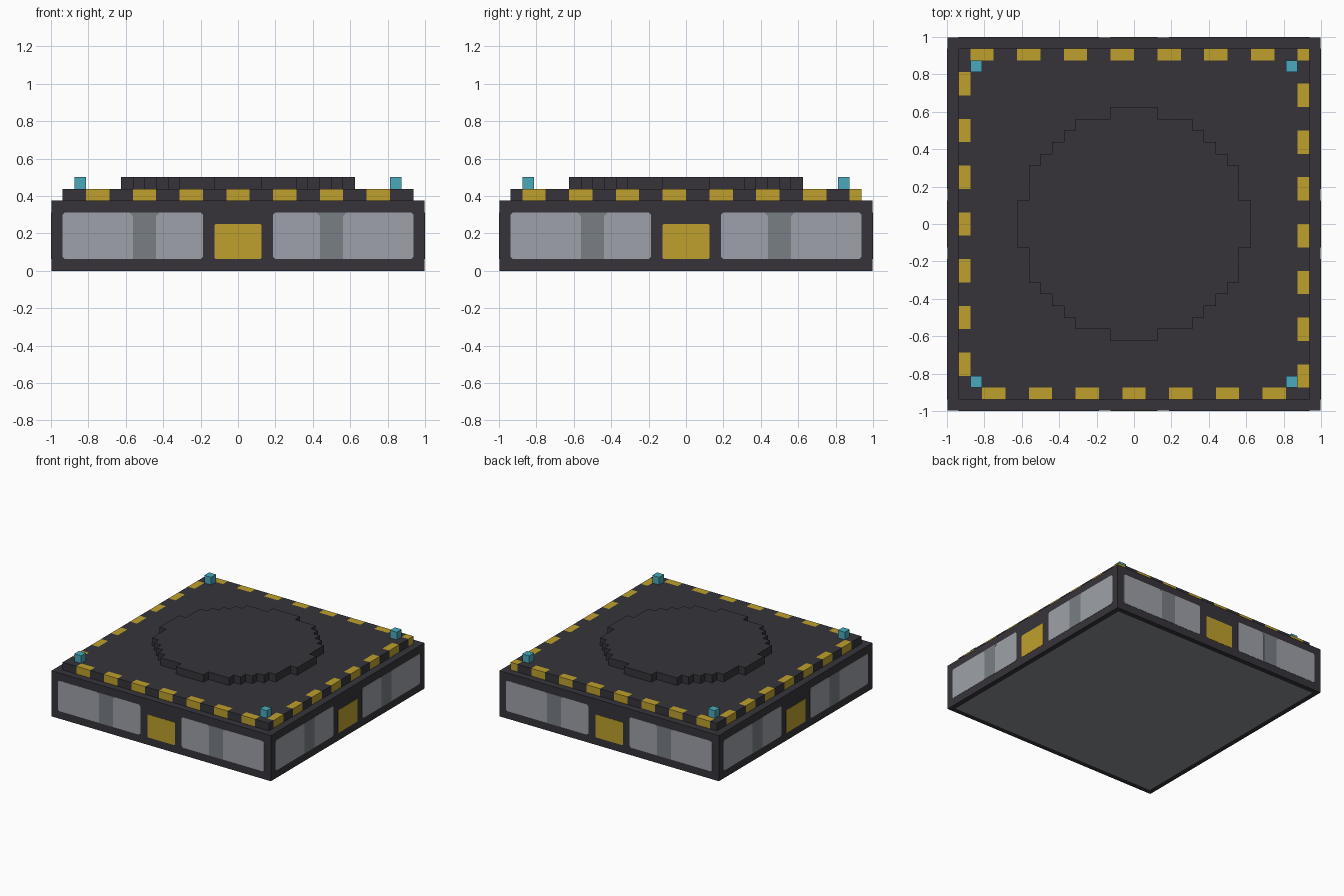
import bpy, bmesh, math
from mathutils import Matrix, Vector

U = 1 / 16  # block size

cube = bpy.data.objects.get("Cube")
if cube:
    bpy.data.objects.remove(cube, do_unlink=True)


def material(name, r, g, b):
    lin = [((c / 255 + 0.055) / 1.055) ** 2.4 for c in (r, g, b)] + [1]
    m = bpy.data.materials.new(name)
    m.use_nodes = True
    m.diffuse_color = lin
    m.node_tree.nodes["Principled BSDF"].inputs["Base Color"].default_value = lin
    return m


DARK = material("dark charcoal", 54, 52, 58)
YELLOW = material("warning yellow", 191, 160, 45)
LIGHT = material("light grey", 157, 161, 168)
MID = material("mid grey", 120, 126, 132)
UNDER = material("underside grey", 142, 143, 148)
TEAL = material("teal", 74, 170, 188)


def finish(bm, name, *mats):
    bmesh.ops.recalc_face_normals(bm, faces=bm.faces)
    me = bpy.data.meshes.new(name)
    bm.to_mesh(me)
    bm.free()
    for m in mats:
        me.materials.append(m)
    ob = bpy.data.objects.new(name, me)
    bpy.context.scene.collection.objects.link(ob)
    return ob


def box_mesh(lo, hi):
    lo, hi = Vector(lo), Vector(hi)
    bm = bmesh.new()
    bmesh.ops.create_cube(bm, size=1, matrix=Matrix.Translation((lo + hi) / 2)
                          @ Matrix.Diagonal((*(hi - lo), 1)))
    return bm


def prism(points, push):
    """Closed solid from a flat outline pushed along a vector."""
    bm = bmesh.new()
    face = bm.faces.new([bm.verts.new(p) for p in points])
    out = bmesh.ops.extrude_face_region(bm, geom=[face], use_keep_orig=True)
    bmesh.ops.translate(bm, vec=push, verts=[
        v for v in out["geom"] if isinstance(v, bmesh.types.BMVert)])
    return bm


def side_plate(name, outline, front, mat, turn):
    """Thin plate on the front wall, turned to one of the four sides."""
    bm = prism([(x, -front, z) for x, z in outline], (0, 0.002, 0))
    bm.transform(Matrix.Rotation(turn * math.pi / 2, 4, "Z"))
    finish(bm, name, mat)


def clipped_rect(x0, x1, z0, z1, c=0.012):
    return [(x0 + c, z0), (x1 - c, z0), (x1, z0 + c), (x1, z1 - c),
            (x1 - c, z1), (x0 + c, z1), (x0, z1 - c), (x0, z0 + c)]


# Base slab with an inset grey underside
W = 0.997
bm = box_mesh((-W, -W, 0), (W, W, 6 * U))
bm.faces.ensure_lookup_table()
bottom = min(bm.faces, key=lambda f: f.calc_center_median().z)
bmesh.ops.inset_region(bm, faces=[bottom], thickness=W - 15 * U)
bottom.material_index = 1
finish(bm, "base_slab", DARK, UNDER)

# Wall panels: two grey windows with a darker band, and a yellow hatch
for turn, side in enumerate(("front", "left", "back", "right")):
    for s, end in ((-1, "a"), (1, "b")):
        x0, x1 = sorted((s * 3 * U, s * 15 * U))
        side_plate(f"{side}_panel_{end}", clipped_rect(x0, x1, U, 5 * U),
                   0.999, LIGHT, turn)
        mid, flare = s * 8 * U, U + 0.02
        band = [(mid - U, U), (mid + U, U), (mid + U, 4.7 * U), (mid + flare, 5 * U),
                (mid - flare, 5 * U), (mid - U, 4.7 * U)]
        side_plate(f"{side}_panel_band_{end}", band, 1.0, MID, turn)
    side_plate(f"{side}_hatch", clipped_rect(-2 * U, 2 * U, U, 4 * U, 0.006),
               0.999, YELLOW, turn)

# Deck and its striped rim
finish(box_mesh((-14 * U, -14 * U, 6 * U), (14 * U, 14 * U, 7 * U)), "deck", DARK)


def striped_bar(name, lo, hi, axis, start):
    bm = box_mesh(lo, hi)
    normal = Vector([float(i == axis) for i in range(3)])
    for i in range(16):
        bmesh.ops.bisect_plane(bm, geom=bm.verts[:] + bm.edges[:] + bm.faces[:],
                               plane_co=normal * (start + 2 * i) * U, plane_no=normal)
    for f in bm.faces:
        c = f.calc_center_median()[axis] / U - start
        f.material_index = int(c % 4 < 2)
        if abs(f.normal[axis]) > 0.5:  # bar ends follow the block behind them
            c -= f.normal[axis] * 0.1
            f.material_index = int(c % 4 < 2)
    finish(bm, name, DARK, YELLOW)


L, D, Z0, Z1 = 15 * U, 14 * U, 6 * U, 7 * U
striped_bar("front_rim", (-L, -L, Z0), (L, -D, Z1), 0, -13)
striped_bar("back_rim", (-L, D, Z0), (L, L, Z1), 0, -14)
striped_bar("left_rim", (D, -D, Z0), (L, D, Z1), 1, -14)
striped_bar("right_rim", (-L, -D, Z0), (-D, D, Z1), 1, -13)

# Stepped round landing pad: one quadrant of corners, turned four times
steps = [(10, 2), (9, 2), (9, 5), (8, 5), (8, 6), (7, 6), (7, 7),
         (6, 7), (6, 8), (5, 8), (5, 9), (2, 9), (2, 10)]
outline = []
for q in range(4):
    for x, y in steps:
        for _ in range(q):
            x, y = -y, x
        outline.append((x * U, y * U, 7 * U))
finish(prism(outline, (0, 0, U)), "round_pad", DARK)

# Corner beacons
for sx, nx in ((-1, "right"), (1, "left")):
    for sy, ny in ((-1, "front"), (1, "back")):
        c = Vector((sx * 13.5 * U, sy * 13.5 * U, 7.5 * U))
        h = Vector((U, U, U)) / 2
        finish(box_mesh(c - h, c + h), f"{ny}_{nx}_beacon", TEAL)
